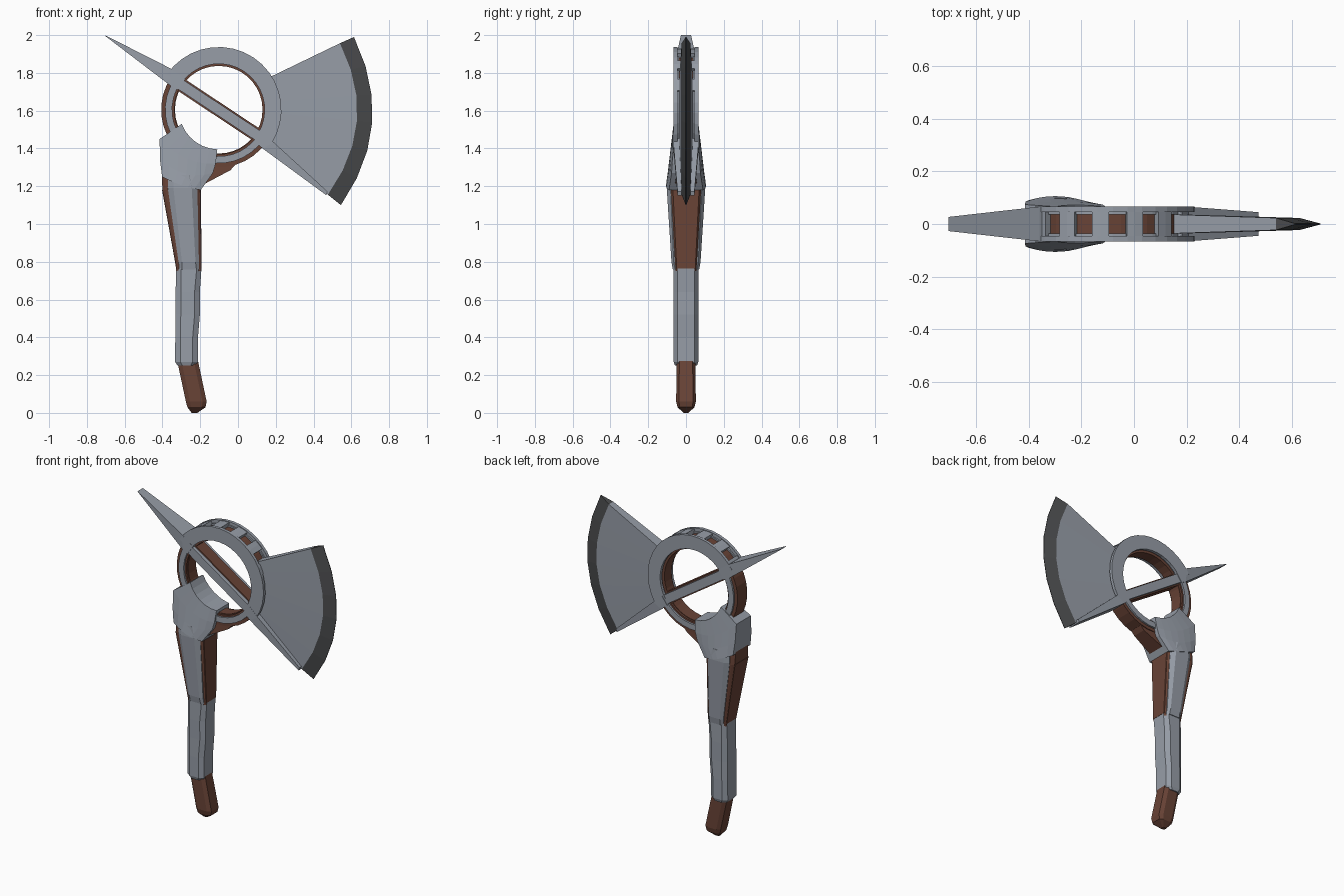
import bpy, bmesh, math

if "Cube" in bpy.data.objects:
    bpy.data.objects.remove(bpy.data.objects["Cube"])


def material(name, rgb):
    m = bpy.data.materials.new(name)
    m.diffuse_color = (*rgb, 1)
    m.use_nodes = True
    m.node_tree.nodes["Principled BSDF"].inputs["Base Color"].default_value = m.diffuse_color
    return m


STEEL = material("grey steel", (0.31, 0.34, 0.39))
DARK = material("dark edge", (0.07, 0.072, 0.075))
WOOD = material("brown wood", (0.14, 0.056, 0.037))
CX, CZ = -0.102, 1.605   # ring centre


def finish(name, bm, *mats):
    bmesh.ops.recalc_face_normals(bm, faces=bm.faces)
    me = bpy.data.meshes.new(name)
    bm.to_mesh(me)
    bm.free()
    for m in mats:
        me.materials.append(m)
    ob = bpy.data.objects.new(name, me)
    bpy.context.collection.objects.link(ob)
    return ob


def slab(name, rows, mats, row_mat=lambda i: 0):
    """Solid mirrored in y from a grid of (x, z, half thickness) points."""
    bm = bmesh.new()
    side = [[[bm.verts.new((x, s * h, z)) for x, z, h in r] for r in rows] for s in (-1, 1)]
    n, m = len(rows), len(rows[0])
    for i in range(n - 1):
        for g in side:
            for j in range(m - 1):
                bm.faces.new((g[i][j], g[i][j + 1], g[i + 1][j + 1], g[i + 1][j])).material_index = row_mat(i)
        for j in (0, m - 1):
            bm.faces.new((side[0][i][j], side[0][i + 1][j], side[1][i + 1][j], side[1][i][j])).material_index = row_mat(i)
    for i in (0, n - 1):
        for j in range(m - 1):
            bm.faces.new((side[0][i][j], side[0][i][j + 1], side[1][i][j + 1], side[1][i][j])).material_index = row_mat(min(i, n - 2))
    return finish(name, bm, *mats)


def loft(name, sections, mat):
    """Eight-sided bar from (z, x left, x right, half depth, x bevel, y bevel)."""
    bm = bmesh.new()
    rings = []
    for z, a, b, h, u, v in sections:
        pts = [(a + u, -h), (b - u, -h), (b, v - h), (b, h - v),
               (b - u, h), (a + u, h), (a, h - v), (a, v - h)]
        rings.append([bm.verts.new((x, y, z)) for x, y in pts])
    for p, q in zip(rings, rings[1:]):
        for k in range(8):
            bm.faces.new((p[k], p[(k + 1) % 8], q[(k + 1) % 8], q[k]))
    bm.faces.new(rings[0])
    bm.faces.new(rings[-1])
    return finish(name, bm, mat)


def polar(r, deg):
    a = math.radians(deg)
    return CX + r * math.cos(a), CZ + r * math.sin(a)


def band(name, r0, r1, a0, a1, y0, y1, mat, n=18):
    """Arc of the ring with a rectangular section."""
    bm = bmesh.new()
    closed = a1 - a0 >= 360
    rings = []
    for i in range(n if closed else n + 1):
        a = a0 + (a1 - a0) * i / n
        rings.append([bm.verts.new((polar(r, a)[0], y, polar(r, a)[1]))
                      for r, y in ((r0, y0), (r1, y0), (r1, y1), (r0, y1))])
    pairs = list(zip(rings, rings[1:] + rings[:1])) if closed else list(zip(rings, rings[1:]))
    for p, q in pairs:
        for k in range(4):
            bm.faces.new((p[k], p[(k + 1) % 4], q[(k + 1) % 4], q[k]))
    if not closed:
        bm.faces.new(rings[0])
        bm.faces.new(rings[-1])
    return finish(name, bm, mat)


def bow(p, q, bulge, h, n=6):
    """Bowed line of slab points between p and q."""
    dx, dz = q[0] - p[0], q[1] - p[1]
    ln = math.hypot(dx, dz)
    out = []
    for i in range(n + 1):
        t = i / n
        k = 4 * t * (1 - t) * bulge
        out.append((p[0] + dx * t - dz / ln * k, p[1] + dz * t + dx / ln * k, h))
    return out


# Handle: pommel, wrapped grip, wooden shaft
loft("pommel", [(0.0, -0.245, -0.215, 0.012, 0.006, 0.004),
                (0.03, -0.268, -0.172, 0.045, 0.02, 0.012),
                (0.06, -0.276, -0.166, 0.052, 0.022, 0.015),
                (0.29, -0.325, -0.215, 0.05, 0.022, 0.015)], WOOD)
loft("grip", [(0.25, -0.32, -0.225, 0.058, 0.025, 0.02),
              (0.27, -0.333, -0.212, 0.065, 0.028, 0.02),
              (0.40, -0.332, -0.212, 0.066, 0.028, 0.02),
              (0.52, -0.331, -0.202, 0.065, 0.028, 0.02),
              (0.64, -0.33, -0.202, 0.066, 0.028, 0.02),
              (0.77, -0.328, -0.193, 0.065, 0.025, 0.02)], STEEL)
loft("shaft", [(0.75, -0.325, -0.195, 0.056, 0.012, 0.008),
               (1.18, -0.40, -0.20, 0.08, 0.015, 0.01),
               (1.30, -0.405, -0.15, 0.07, 0.015, 0.01),
               (1.42, -0.40, -0.20, 0.05, 0.015, 0.01)], WOOD)
loft("shaft_side_plates", [(0.76, -0.31, -0.205, 0.07, 0.015, 0.012),
                           (0.80, -0.315, -0.207, 0.077, 0.018, 0.012),
                           (1.19, -0.372, -0.215, 0.102, 0.03, 0.02),
                           (1.26, -0.37, -0.23, 0.098, 0.03, 0.02)], STEEL)
# Wooden front and back strips that stand proud of the plates
loft("shaft_core", [(0.765, -0.327, -0.192, 0.052, 0.003, 0.003),
                    (1.18, -0.402, -0.197, 0.072, 0.003, 0.003)], WOOD)

# Neck under the ring and the saddle-shaped collar
slab("neck", [[(-0.38, 1.42, 0.045), (-0.25, 1.37, 0.045), (0.0, 1.33, 0.045)],
              [(-0.39, 1.25, 0.06), (-0.20, 1.20, 0.06), (-0.04, 1.285, 0.045)]], [WOOD])
N = 6
rows = [[], [], [], []]
for i in range(N + 1):
    t = i / N
    b = 4 * t * (1 - t)
    rows[0].append((*polar(0.21, 201 + 67 * t), 0.066 + 0.006 * b))
    rows[1].append((-0.415 + 0.297 * t, 1.45 - 0.13 * t - 0.04 * b, 0.074 + 0.012 * b))
    rows[2].append((-0.413 + 0.28 * t, 1.34 - 0.07 * t - 0.04 * b, 0.084 + 0.016 * b - 0.008 * t))
    rows[3].append((-0.402 + 0.205 * t, 1.25 - 0.07 * t - 0.01 * b, 0.09 + 0.016 * b))
slab("collar", rows, [STEEL])

# Ring: wooden core, broad upper rails with rungs, narrow lower rails
band("ring_core", 0.232, 0.303, 0, 360, -0.037, 0.037, WOOD, 36)
band("ring_core_lower", 0.236, 0.305, 146, 327, -0.05, 0.05, WOOD)
for s, tag in ((-1, "front"), (1, "back")):
    def ys(a, b):
        return (s * a, s * b)
    band("upper_rail_" + tag, 0.243, 0.332, -33, 146, *ys(0.046, 0.066), STEEL)
    band("upper_rail_step_" + tag, 0.25, 0.312, -33, 146, *ys(0.036, 0.047), STEEL)
    band("lower_rail_" + tag, 0.247, 0.284, 146, 327, *ys(0.045, 0.062), STEEL)
for k in range(6):
    a = 141.5 - 23.5 * k
    band("rung_%d" % (k + 1), 0.295, 0.327, a - 5.7, a + 5.7, -0.047, 0.047, STEEL, 2)

# Diagonal bar with wooden core, rear spike, lower wedge
A = 146.5
def across(d, w, h):
    x, z = polar(d, A)
    a = math.radians(A - 90)
    return [(x + w * math.cos(a), z + w * math.sin(a), h),
            (x - w * math.cos(a), z - w * math.sin(a), h)]
slab("bar_core", [across(0.27, 0.036, 0.04), across(-0.27, 0.036, 0.04)], [WOOD])
slab("bar_plates", [across(0.28, 0.028, 0.064), across(-0.28, 0.028, 0.064)], [STEEL])
slab("rear_spike", [[(-0.705, 2.0, 0.027), (-0.70, 1.993, 0.027)],
                    [(-0.36, 1.825, 0.066), (-0.352, 1.728, 0.066)],
                    [(-0.278, 1.768, 0.067), (-0.318, 1.71, 0.067)]], [STEEL])
slab("blade_wedge", [[(0.128, 1.49, 0.067), (0.09, 1.435, 0.067)],
                     [(0.19, 1.432, 0.067), (0.13, 1.40, 0.067)],
                     [(0.474, 1.172, 0.045), (0.468, 1.152, 0.045)]], [STEEL])

# Blade: tapered body and dark sharpened edge
root = [(*polar(0.30, 33 - 73 * i / 6), 0.036) for i in range(7)]
body = bow((0.54, 1.957), (0.476, 1.155), 0.122, 0.023)
edge = bow((0.614, 1.99), (0.545, 1.10), 0.131, 0.0015)
slab("blade", [root, body, edge], [STEEL, DARK], lambda i: i)
